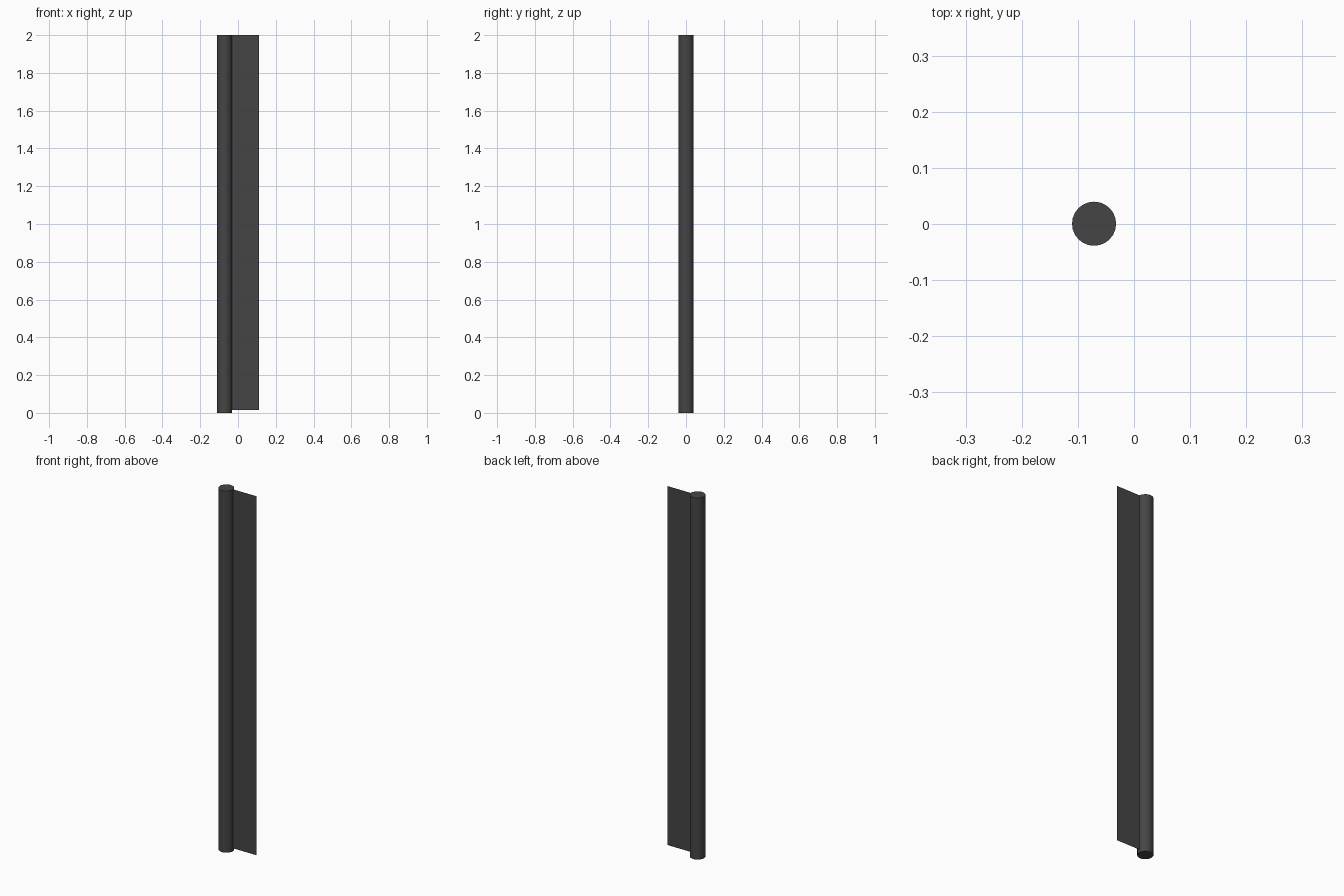
import bpy

if "Cube" in bpy.data.objects:
    bpy.data.objects.remove(bpy.data.objects["Cube"])

mat = bpy.data.materials.new("dark_grey")
mat.diffuse_color = (0.06, 0.06, 0.06, 1)
mat.use_nodes = True
mat.node_tree.nodes["Principled BSDF"].inputs["Base Color"].default_value = mat.diffuse_color

# Full-height round post
bpy.ops.mesh.primitive_cylinder_add(vertices=24, radius=0.0393, depth=2.0,
                                    location=(-0.0712, 0.0005, 1.0))
post = bpy.context.object
post.name = "round_post"
post.data.materials.append(mat)
bpy.ops.object.shade_smooth_by_angle()

# Thin flat sheet running out from the post, stopping just above the ground
x0, x1, z0, z1, y = -0.035, 0.11, 0.015, 2.0, 0.0036
mesh = bpy.data.meshes.new("flat_sheet")
mesh.from_pydata([(x0, y, z0), (x1, y, z0), (x1, y, z1), (x0, y, z1)],
                 [], [(0, 1, 2, 3)])
sheet = bpy.data.objects.new("flat_sheet", mesh)
bpy.context.collection.objects.link(sheet)
mesh.materials.append(mat)
